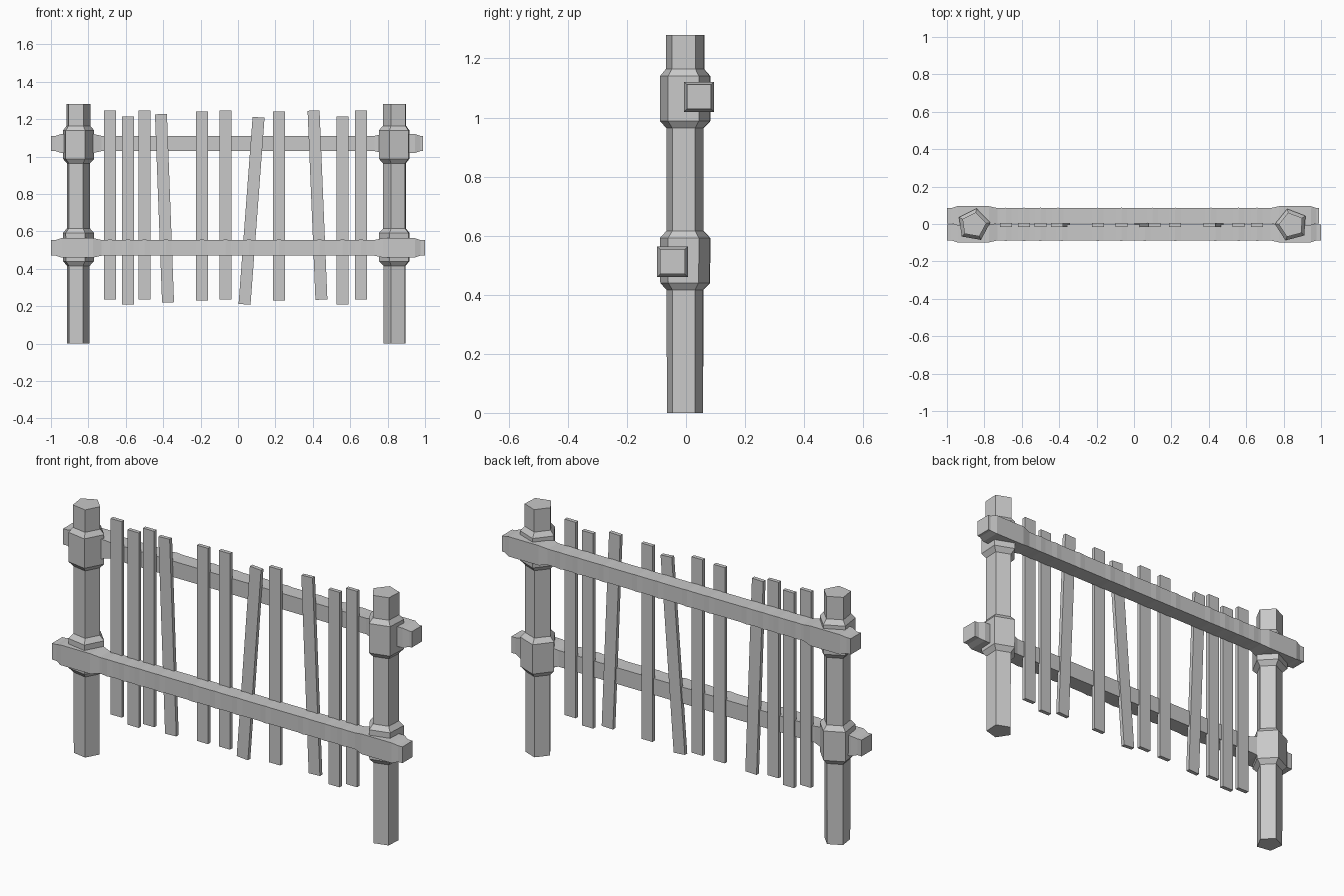
import bpy, bmesh, math
from mathutils import Vector

cube = bpy.data.objects.get("Cube")
if cube:
    bpy.data.objects.remove(cube, do_unlink=True)

GREY = (0.58, 0.58, 0.58, 1.0)
wood = bpy.data.materials.new("weathered_grey")
wood.use_nodes = True
wood.diffuse_color = GREY
bsdf = wood.node_tree.nodes["Principled BSDF"]
bsdf.inputs["Base Color"].default_value = GREY
bsdf.inputs["Roughness"].default_value = 0.9


def loft(name, rings):
    """Skin a list of matching point rings into a closed flat-shaded solid."""
    bm = bmesh.new()
    loops = [[bm.verts.new(p) for p in ring] for ring in rings]
    n = len(loops[0])
    for a, b in zip(loops, loops[1:]):
        for i in range(n):
            j = (i + 1) % n
            bm.faces.new((a[i], a[j], b[j], b[i]))
    bm.faces.new(loops[0][::-1])
    bm.faces.new(loops[-1])
    bmesh.ops.recalc_face_normals(bm, faces=bm.faces)
    mesh = bpy.data.meshes.new(name)
    bm.to_mesh(mesh)
    bm.free()
    mesh.materials.append(wood)
    obj = bpy.data.objects.new(name, mesh)
    bpy.context.collection.objects.link(obj)
    return obj


# Five-sided posts with two swollen collars: (height, radius)
POST = [(0, 0.064), (0.416, 0.065), (0.44, 0.088), (0.592, 0.089), (0.616, 0.066),
        (0.964, 0.066), (0.988, 0.089), (1.14, 0.089), (1.164, 0.068), (1.28, 0.068)]


def post(name, x, y, turn):
    angles = [math.radians(turn + 72 * k) for k in range(5)]
    loft(name, [[(x + r * math.cos(a), y + r * math.sin(a), z) for a in angles]
                for z, r in POST])


post("right_post", -0.857, -0.005, 8)
post("left_post", 0.842, -0.005, 33)

# Pickets: (top x, bottom x, top z, bottom z)
PICKETS = [(-0.685, -0.685, 1.246, 0.235), (-0.588, -0.588, 1.214, 0.208),
           (-0.5, -0.5, 1.246, 0.235), (-0.412, -0.374, 1.227, 0.22),
           (-0.193, -0.193, 1.24, 0.23), (-0.067, -0.067, 1.246, 0.235),
           (0.11, 0.035, 1.21, 0.21), (0.22, 0.22, 1.24, 0.23),
           (0.404, 0.446, 1.246, 0.235), (0.559, 0.559, 1.214, 0.208),
           (0.658, 0.658, 1.246, 0.235)]
HALF_WIDTH, HALF_DEPTH = 0.032, 0.01

for n, (xt, xb, zt, zb) in enumerate(PICKETS, 1):
    top, low = Vector((xt, -0.005, zt)), Vector((xb, -0.005, zb))
    axis = (top - low).normalized()
    side = Vector((axis.z, 0, -axis.x)) * HALF_WIDTH
    deep = Vector((0, HALF_DEPTH, 0))
    loft(f"picket_{n}", [[c - side - deep, c + side - deep, c + side + deep, c - side + deep]
                         for c in (low, top)])


# Square rails that thicken at the posts and slightly at each picket
def rail(name, y, z, half, end):
    swell = half + 0.01
    left = [(-1.0, half), (-0.975, half), (-0.945, swell), (-0.775, swell), (-0.73, half)]
    right = [(-x, h) for x, h in reversed(left)]
    right[-1] = (end, half)
    middle = []
    for xt, xb, zt, zb in PICKETS:
        x = xb + (xt - xb) * (z - zb) / (zt - zb)
        middle += [(x - 0.03, half), (x, half + 0.002), (x + 0.03, half)]
    loft(name, [[(x, y - h, z - h), (x, y + h, z - h), (x, y + h, z + h), (x, y - h, z + h)]
                for x, h in left + middle + right])


rail("upper_rail", 0.044, 1.07, 0.041, 0.99)
rail("lower_rail", -0.046, 0.512, 0.042, 1.0)
